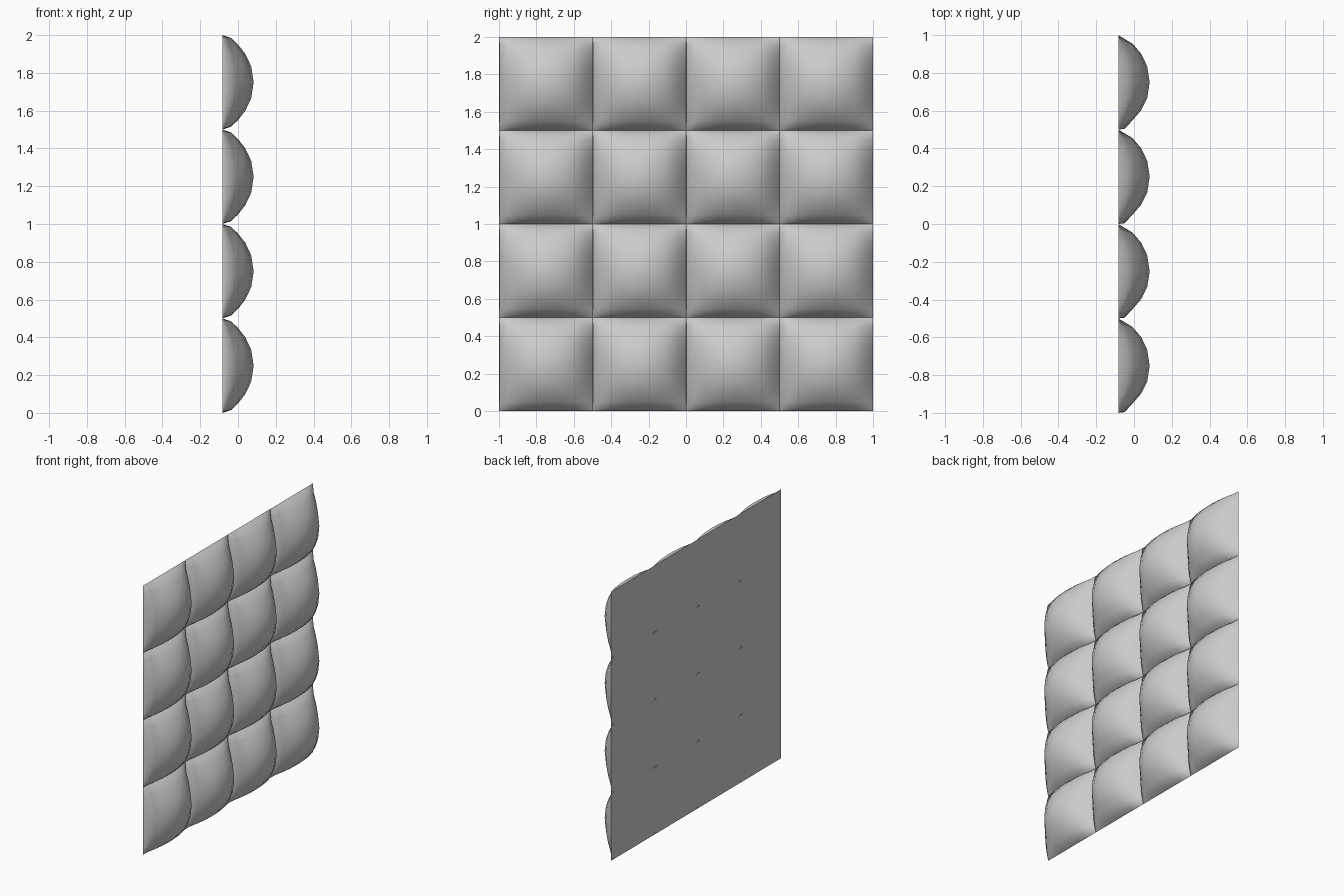
import bpy, bmesh

if "Cube" in bpy.data.objects:
    bpy.data.objects.remove(bpy.data.objects["Cube"])

TILE = 0.5       # side of one square cushion
DEPTH = 0.166    # bulge height above the flat back
BACK = -0.083

# Cross-sections of a cushion: (distance along side, fraction of bulge)
UPPER = [(0.25, 1), (0.335, 0.92), (0.40, 0.735), (0.455, 0.45), (0.5, 0)]
SECTION_Y = [(0, 0), (0.004, 0.2), (0.045, 0.43), (0.10, 0.72), (0.165, 0.92)] + UPPER
SECTION_Z = [(0, 0), (0.015, 0.28), (0.05, 0.5), (0.10, 0.735), (0.165, 0.92),
             (0.25, 1), (0.335, 0.92), (0.40, 0.735), (0.45, 0.5), (0.485, 0.28), (0.5, 0)]


def cushion_mesh():
    bm = bmesh.new()
    # Puffed front
    rows = [[bm.verts.new((BACK + DEPTH * fy * fz, y, z)) for z, fz in SECTION_Z]
            for y, fy in SECTION_Y]
    for a, b in zip(rows, rows[1:]):
        for j in range(len(a) - 1):
            bm.faces.new((a[j], b[j], b[j + 1], a[j + 1])).smooth = True
    # Flat back closing the open border
    border = ([r[0] for r in rows] + rows[-1][1:]
              + [r[-1] for r in rows[-2::-1]] + rows[0][-2:0:-1])
    bm.faces.new(border[::-1])
    # Keep the seam around the back sharp
    for e in bm.edges:
        if all(abs(v.co.x - BACK) < 1e-6 for v in e.verts):
            e.smooth = False
    mesh = bpy.data.meshes.new("cushion")
    bm.to_mesh(mesh)
    bm.free()
    return mesh


# Four by four wall of cushions
mesh = cushion_mesh()
for row in range(4):
    for col in range(4):
        ob = bpy.data.objects.new(f"cushion_{row + 1}_{col + 1}", mesh)
        ob.location = (0, -1 + col * TILE, row * TILE)
        bpy.context.collection.objects.link(ob)
